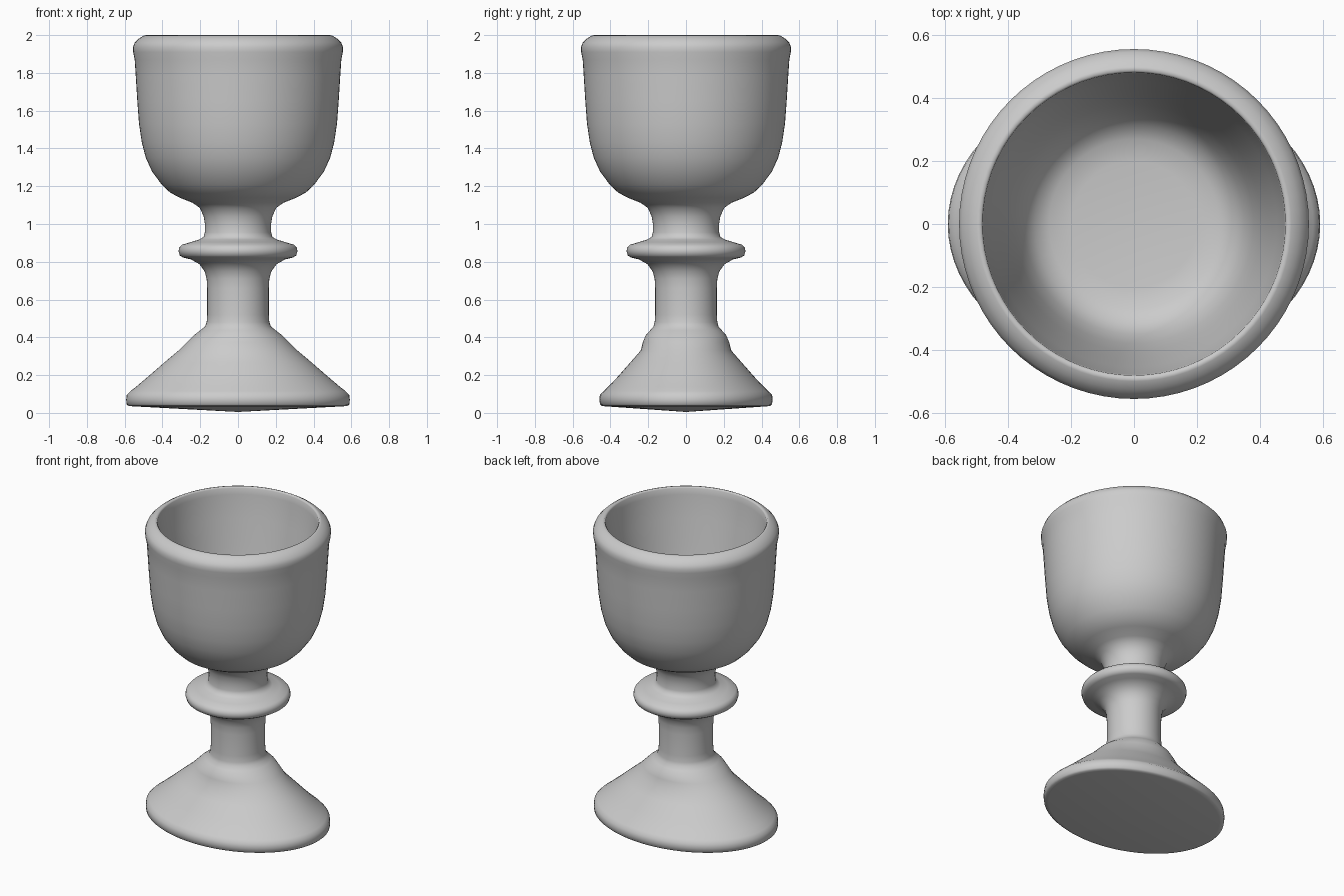
import bpy, bmesh, math

SEGMENTS = 72

# Oval foot: half width in x, half width in y, height
foot = [(0.56, 0.43, 0.035), (0.58, 0.447, 0.037), (0.59, 0.455, 0.045),
        (0.592, 0.459, 0.07), (0.589, 0.456, 0.095), (0.57, 0.437, 0.115),
        (0.54, 0.412, 0.138), (0.475, 0.36, 0.193), (0.39, 0.295, 0.267),
        (0.315, 0.24, 0.33), (0.27, 0.228, 0.375), (0.235, 0.214, 0.41),
        (0.20, 0.19, 0.437), (0.175, 0.172, 0.457)]

# Round stem, ring and cup: radius, height
stem = [(0.166, 0.48), (0.163, 0.52), (0.163, 0.66), (0.166, 0.71), (0.177, 0.75),
        (0.205, 0.788), (0.25, 0.813), (0.29, 0.822), (0.308, 0.833),
        (0.315, 0.856), (0.311, 0.875), (0.297, 0.89), (0.25, 0.904),
        (0.205, 0.918), (0.182, 0.932), (0.176, 0.955)]
cup_outside = [(0.175, 1.0), (0.182, 1.04), (0.202, 1.085), (0.24, 1.112), (0.31, 1.14),
               (0.36, 1.167), (0.405, 1.21), (0.455, 1.278), (0.488, 1.35),
               (0.509, 1.43), (0.524, 1.53), (0.533, 1.65), (0.541, 1.78),
               (0.547, 1.87), (0.555, 1.91), (0.556, 1.937), (0.547, 1.96),
               (0.525, 1.982), (0.50, 1.997), (0.487, 2.0)]
cup_inside = [(0.481, 1.99), (0.478, 1.95), (0.455, 1.8), (0.43, 1.65), (0.405, 1.5),
              (0.38, 1.38), (0.35, 1.285), (0.315, 1.235), (0.27, 1.21), (0.20, 1.2)]


def skin_rings(name, rings, bottom_z, top_z):
    """Skin elliptical rings and close both ends with a centre point."""
    bm = bmesh.new()
    loops = []
    for rx, ry, z in rings:
        loops.append([bm.verts.new((rx * math.cos(a), ry * math.sin(a), z))
                      for a in (2 * math.pi * i / SEGMENTS for i in range(SEGMENTS))])
    start = bm.verts.new((0, 0, bottom_z))
    end = bm.verts.new((0, 0, top_z))
    for i in range(SEGMENTS):
        j = (i + 1) % SEGMENTS
        for a, b in zip(loops, loops[1:]):
            bm.faces.new((a[i], a[j], b[j], b[i]))
        bm.faces.new((start, loops[0][j], loops[0][i]))
        bm.faces.new((end, loops[-1][i], loops[-1][j]))
    bmesh.ops.recalc_face_normals(bm, faces=bm.faces)
    mesh = bpy.data.meshes.new(name)
    bm.to_mesh(mesh)
    bm.free()
    obj = bpy.data.objects.new(name, mesh)
    bpy.context.collection.objects.link(obj)
    bpy.context.view_layer.objects.active = obj
    obj.select_set(True)
    bpy.ops.object.shade_smooth_by_angle(angle=math.radians(75))
    return obj


# The goblet is one continuous turned surface
turned = [(r, r, z) for r, z in stem + cup_outside + cup_inside]
skin_rings("goblet", foot + turned, 0.005, 1.2)
